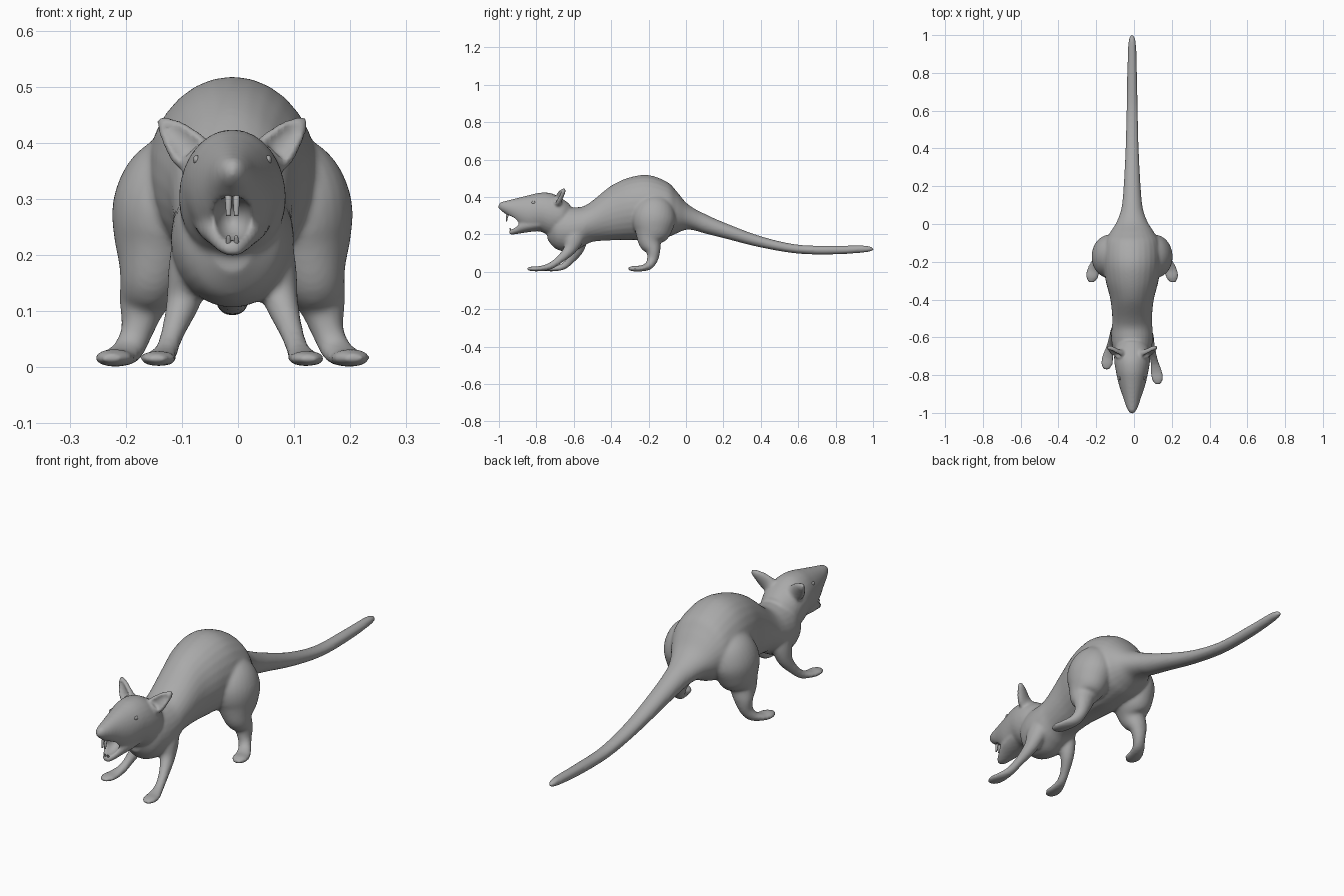
import bpy
import bmesh
import math
from mathutils import Vector, Matrix

MID = -0.01          # the animal's centre line
SIDES = 28

cube = bpy.data.objects.get("Cube")
if cube:
    bpy.data.objects.remove(cube, do_unlink=True)

fur = bpy.data.materials.new("plain grey")
fur.use_nodes = True
grey = (0.4, 0.4, 0.4, 1)
fur.diffuse_color = grey
fur.node_tree.nodes["Principled BSDF"].inputs["Base Color"].default_value = grey


def spline(rows, steps=6):
    """Smooth curve through all rows."""
    rows = [Vector(r) for r in rows]
    result = []
    for i in range(len(rows) - 1):
        a, b = rows[max(i - 1, 0)], rows[i]
        c, d = rows[i + 1], rows[min(i + 2, len(rows) - 1)]
        for k in range(steps):
            t = k / steps
            result.append(b + (c - a) * (t / 2)
                          + (a * 2 - b * 5 + c * 4 - d) * (t * t / 2)
                          + (b * 3 - a - c * 3 + d) * (t ** 3 / 2))
    result.append(rows[-1])
    return result


def tube(bm, rows, side=(1, 0, 0), axis=None):
    """Closed tube through rows of x, y, z, side radius, other radius."""
    pts = spline(rows)
    rings = []
    for i, p in enumerate(pts):
        before, after = pts[max(i - 1, 0)], pts[min(i + 1, len(pts) - 1)]
        along = Vector(axis) if axis else Vector(after[:3]) - Vector(before[:3])
        along.normalize()
        across = Vector(side)
        across = (across - along * across.dot(along)).normalized()
        up = across.cross(along)
        ring = []
        for k in range(SIDES):
            a = math.tau * k / SIDES
            ring.append(bm.verts.new(Vector(p[:3])
                                     + across * (math.cos(a) * max(p[3], 0.001))
                                     + up * (math.sin(a) * max(p[4], 0.001))))
        rings.append(ring)
    faces = [bm.faces.new(rings[0]), bm.faces.new(rings[-1])]
    for lower, upper in zip(rings, rings[1:]):
        for k in range(SIDES):
            n = (k + 1) % SIDES
            faces.append(bm.faces.new((lower[k], lower[n], upper[n], upper[k])))
    bmesh.ops.recalc_face_normals(bm, faces=faces)


def trunk(bm, rows):
    """Upright sections from rows of y, top, bottom, half width."""
    tube(bm, [(MID, y, (top + low) / 2, w, (top - low) / 2)
              for y, top, low, w in rows], axis=(0, 1, 0))


def ball(bm, centre, radii):
    bmesh.ops.create_uvsphere(bm, u_segments=24, v_segments=16, radius=1,
                              matrix=Matrix.Translation(centre) @ Matrix.Diagonal((*radii, 1)))


def add_object(name, bm):
    mesh = bpy.data.meshes.new(name)
    bm.to_mesh(mesh)
    bm.free()
    mesh.materials.append(fur)
    mesh.shade_smooth()
    obj = bpy.data.objects.new(name, mesh)
    bpy.context.collection.objects.link(obj)
    return obj


def mirrored(rows, s):
    return [(MID + s * x, *rest) for x, *rest in rows]


skin = bmesh.new()
hollow = bmesh.new()

# Torso running into the long tail
trunk(skin, [
    (-.74, .30, .17, .04), (-.70, .33, .125, .085), (-.65, .345, .108, .104),
    (-.6, .345, .11, .11), (-.55, .35, .135, .108), (-.5, .38, .16, .105),
    (-.4, .46, .168, .115), (-.3, .505, .17, .14), (-.2, .517, .17, .152),
    (-.1, .48, .185, .145), (-.05, .43, .205, .12), (0, .37, .225, .088),
    (.05, .335, .22, .066), (.1, .31, .205, .054), (.2, .265, .18, .045),
    (.4, .19, .13, .035), (.6, .145, .097, .03), (.8, .14, .093, .026),
    (.96, .14, .104, .02), (1.003, .126, .114, .006)])

# Head with pointed snout
trunk(skin, [
    (-.62, .36, .24, .06), (-.66, .39, .2, .09), (-.72, .42, .19, .095),
    (-.78, .423, .215, .086), (-.84, .41, .215, .073), (-.88, .4, .235, .061),
    (-.92, .39, .27, .047), (-.96, .38, .305, .034), (-.99, .372, .327, .02),
    (-1.003, .358, .342, .007)])

# Dropped lower jaw
trunk(skin, [
    (-.78, .3, .22, .07), (-.84, .29, .212, .062), (-.88, .28, .206, .05),
    (-.91, .25, .201, .036), (-.937, .228, .198, .021), (-.947, .216, .206, .006)])

# Open mouth
ball(hollow, (MID, -.93, .266), (.036, .075, .04))

front_leg = [
    (.055, -.58, .24, .05, .06), (.075, -.60, .17, .04, .05),
    (.088, -.625, .115, .03, .032), (.106, -.68, .062, .021, .021),
    (.118, -.73, .029, .021, .018), (.128, -.78, .017, .03, .014),
    (.134, -.82, .016, .031, .013), (.136, -.85, .015, .014, .007)]
back_leg = [
    (.085, -.14, .42, .02, .03), (.10, -.155, .36, .075, .09),
    (.118, -.17, .29, .094, .115), (.13, -.18, .22, .083, .10),
    (.145, -.19, .16, .058, .066), (.16, -.175, .11, .042, .038),
    (.17, -.18, .065, .029, .029), (.185, -.2, .032, .028, .022),
    (.203, -.24, .018, .033, .016), (.213, -.28, .017, .033, .015),
    (.218, -.31, .016, .014, .007)]
ear = [
    (.045, -.69, .365, .03, .028), (.075, -.685, .385, .037, .022),
    (.10, -.67, .412, .029, .018), (.12, -.655, .432, .017, .013),
    (.131, -.647, .443, .006, .005)]

for s in (1, -1):
    # Legs; the right front paw stands a little further back
    stride = 0 if s > 0 else .35
    tube(skin, mirrored([(x, y + stride * (.24 - z), z, a, b)
                         for x, y, z, a, b in front_leg], s))
    tube(skin, mirrored(back_leg, s))
    # Cupped ears
    lean = (s, 0, -1)
    tube(skin, mirrored(ear, s), side=lean)
    tube(hollow, mirrored([(x, y - .017, z, a * .72, b * .7)
                           for x, y, z, a, b in ear[1:-1]], s), side=lean)

# Fuse the parts into one smooth skin and carve the hollows
body = add_object("body", skin)
cutter = add_object("mouth_and_ear_cutter", hollow)
cutter.hide_render = True


def fuse():
    mod = body.modifiers.new("fuse", 'REMESH')
    mod.mode = 'VOXEL'
    mod.voxel_size = 0.006


fuse()
carve = body.modifiers.new("carve", 'BOOLEAN')
carve.operation = 'DIFFERENCE'
carve.solver = 'EXACT'
carve.object = cutter
fuse()
soften = body.modifiers.new("soften", 'SMOOTH')
soften.factor = 0.5
soften.iterations = 6

graph = bpy.context.evaluated_depsgraph_get()
finished = bpy.data.meshes.new_from_object(body.evaluated_get(graph))
body.modifiers.clear()
body.data = finished
finished.materials.clear()
finished.materials.append(fur)
finished.shade_smooth()
bpy.data.objects.remove(cutter, do_unlink=True)

# Eyes and paired incisors
for s, label in ((1, "left"), (-1, "right")):
    eye = bmesh.new()
    ball(eye, (MID + s * .064, -.815, .37), (.006, .011, .008))
    add_object(label + "_eye", eye)

    tooth = bmesh.new()
    x = MID + s * .007
    tube(tooth, [(x, -.94, .325, .006, .006), (x, -.955, .3, .006, .006),
                 (x, -.96, .27, .004, .003)])
    add_object(label + "_upper_incisor", tooth)

    tooth = bmesh.new()
    tube(tooth, [(x, -.92, .208, .005, .005), (x, -.934, .22, .005, .005),
                 (x, -.943, .234, .003, .002)])
    add_object(label + "_lower_incisor", tooth)
